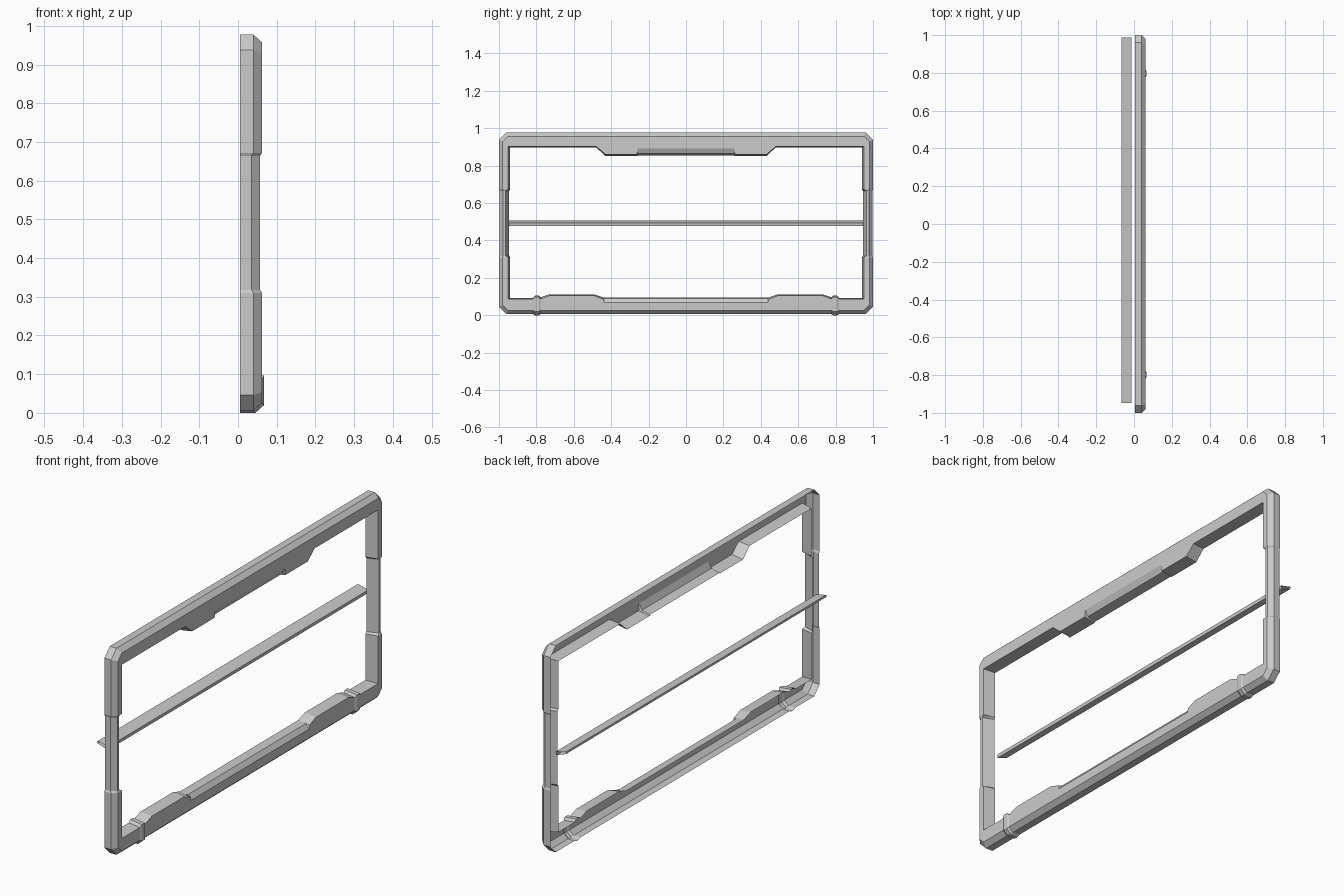
import bpy, bmesh

if "Cube" in bpy.data.objects:
    bpy.data.objects.remove(bpy.data.objects["Cube"])

BACK = 0.005   # open rear plane of the channel-shaped frame


def skin(name, rows, mirror=False):
    """Join successive open profiles into one flat-faced sheet."""
    bm = bmesh.new()
    grid = [[bm.verts.new(p) for p in row] for row in rows]
    for a, b in zip(grid, grid[1:]):
        for i in range(len(a) - 1):
            bm.faces.new((a[i], a[i + 1], b[i + 1], b[i]))
    bmesh.ops.remove_doubles(bm, verts=bm.verts, dist=0.0003)
    bmesh.ops.recalc_face_normals(bm, faces=bm.faces)
    mesh = bpy.data.meshes.new(name)
    bm.to_mesh(mesh)
    bm.free()
    ob = bpy.data.objects.new(name, mesh)
    bpy.context.collection.objects.link(ob)
    if mirror:
        mod = ob.modifiers.new("mirror", 'MIRROR')
        mod.use_axis = (False, True, False)
    return ob


def prof(o, c, f, b, xf=0.062, m=None):
    """Channel section: outer wall, chamfer, front plate, inner wall ((y, z) points)."""
    if m is None:
        m = ((xf + BACK) / 2, (f[0] + b[0]) / 2, (f[1] + b[1]) / 2)
    return [(BACK, *o), (xf - 0.022, *o), (xf, *c), (xf, *f), m, (BACK, *b)]


def bottom(y, f, b, o=0.006, xf=0.062, m=None):
    return prof((y, o), (y, o + 0.02), (y, f), (y, b), xf,
                (m[0], y, m[1]) if m else None)


def top(y, f, b, m=None):
    return prof((y, 0.977), (y, 0.957), (y, f), (y, b), 0.062,
                (m[0], y, m[1]) if m else None)


def post(z, slim=False):
    if slim:
        return prof((0.996, z), (0.978, z), (0.965, z), (0.946, z), 0.057)
    return prof((1.0, z), (0.98, z), (0.952, z), (0.94, z))


# Bottom rail: sloped centre, raised pad, small clip ridge
rows = [bottom(0, 0.068, 0.095, m=(0.045, 0.090)),
        bottom(0.438, 0.068, 0.095, m=(0.045, 0.090)),
        bottom(0.442, 0.086, 0.096),
        bottom(0.49, 0.105, 0.112),
        bottom(0.73, 0.105, 0.112),
        bottom(0.778, 0.087, 0.096),
        bottom(0.787, 0.097, 0.105, 0.0, 0.067),
        bottom(0.808, 0.097, 0.105, 0.0, 0.067),
        bottom(0.818, 0.086, 0.093)]
# Lower corner
lo_f, lo_b = (0.952, 0.086), (0.94, 0.093)
rows += [prof((0.96, 0.006), (0.952, 0.026), lo_f, lo_b),
         prof((1.0, 0.046), (0.98, 0.054), lo_f, lo_b)]
# Post with slim middle
rows += [post(0.31), post(0.318, True), post(0.664, True), post(0.672)]
# Upper corner
hi_f, hi_b = (0.952, 0.902), (0.94, 0.897)
rows += [prof((1.0, 0.937), (0.98, 0.929), hi_f, hi_b),
         prof((0.96, 0.977), (0.952, 0.957), hi_f, hi_b)]
# Top rail: drop tab with recessed centre
rows += [top(0.48, 0.902, 0.897),
         top(0.43, 0.860, 0.851),
         top(0.262, 0.860, 0.851),
         top(0.258, 0.893, 0.855, m=(0.048, 0.864)),
         top(0, 0.893, 0.855, m=(0.048, 0.864))]
skin("window_frame", rows, mirror=True)

# Tilted slat behind the frame, open at both ends
slat = [(-0.067, 0.507), (-0.013, 0.494), (-0.015, 0.478),
        (-0.067, 0.497), (-0.067, 0.507)]
skin("slat", [[(x, y, z) for x, z in slat] for y in (-0.947, 0.987)])
